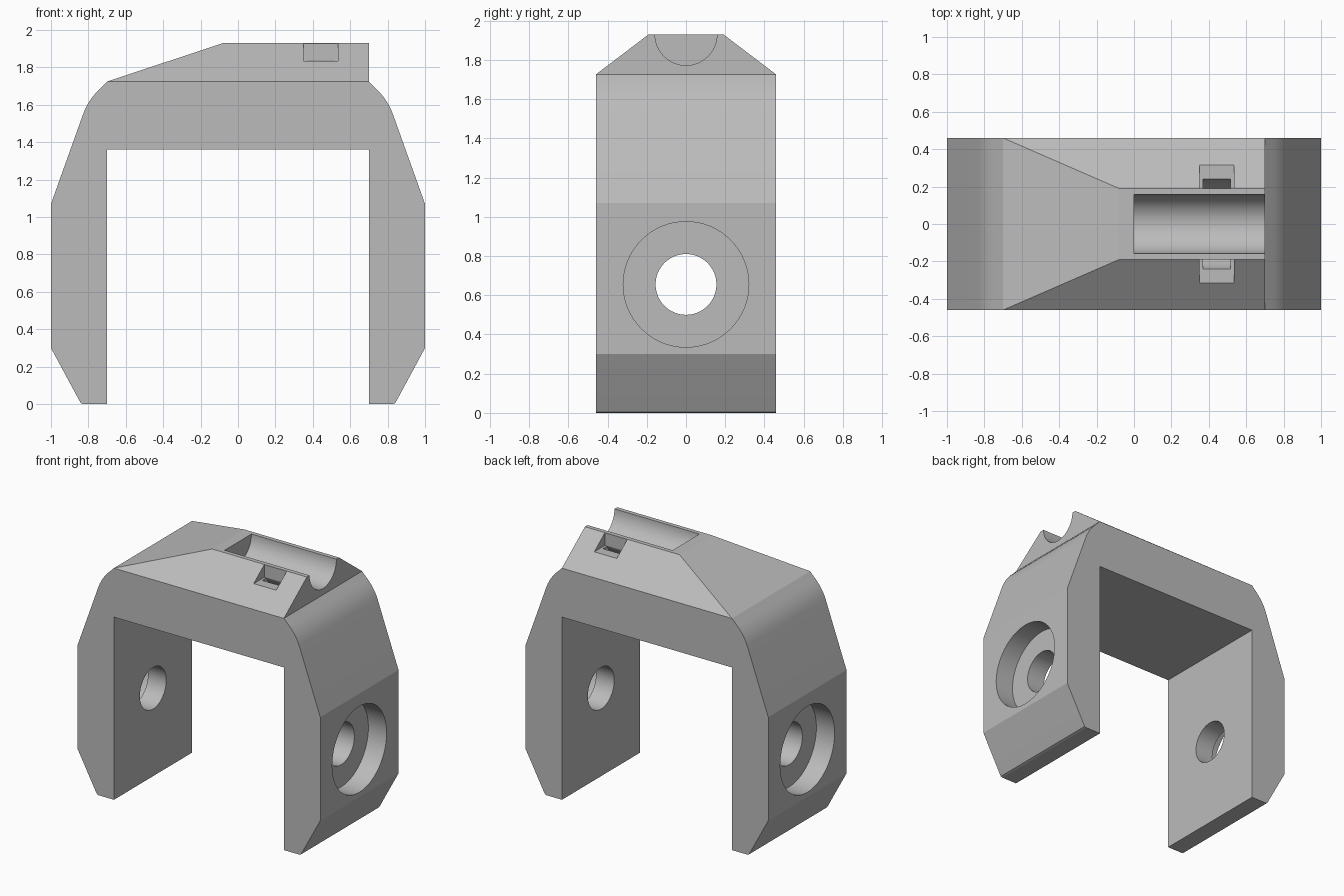
import bpy, bmesh, math
from mathutils import Matrix, Vector

if "Cube" in bpy.data.objects:
    bpy.data.objects.remove(bpy.data.objects["Cube"])

DEPTH, LEG_X, SHOULDER, TOP = 0.46, 0.70, 1.725, 1.93
HOLE_Z = 0.655

grey = bpy.data.materials.new("plain_grey")
grey.use_nodes = True
grey.diffuse_color = (0.5, 0.5, 0.5, 1)
grey.node_tree.nodes["Principled BSDF"].inputs["Base Color"].default_value = (0.5, 0.5, 0.5, 1)


def to_object(bm, name):
    bmesh.ops.recalc_face_normals(bm, faces=bm.faces[:])
    mesh = bpy.data.meshes.new(name)
    bm.to_mesh(mesh)
    bm.free()
    mesh.materials.append(grey)
    obj = bpy.data.objects.new(name, mesh)
    bpy.context.scene.collection.objects.link(obj)
    return obj


def bezier(a, b, c, steps):
    a, b, c = Vector(a), Vector(b), Vector(c)
    return [tuple(a * (1 - t) ** 2 + b * 2 * t * (1 - t) + c * t * t)
            for t in (i / steps for i in range(steps + 1))]


# Arch body: half outline from inner top corner to shoulder, mirrored
half = [(LEG_X, 1.36), (LEG_X, 0), (0.825, 0)]
half += [(0.84, 0.005), (0.85, 0.022), (1, 0.3), (1, 1.07)]
half += bezier((0.829, 1.548), (0.802, 1.623), (0.745, 1.68), 6)
half += [(LEG_X, SHOULDER)]
outline = half + [(-x, z) for x, z in reversed(half)]

bm = bmesh.new()
face = bm.faces.new([bm.verts.new((x, -DEPTH, z)) for x, z in outline])
ext = bmesh.ops.extrude_face_region(bm, geom=[face])
bmesh.ops.translate(bm, vec=(0, 2 * DEPTH, 0),
                    verts=[v for v in ext["geom"] if isinstance(v, bmesh.types.BMVert)])
bmesh.ops.recalc_face_normals(bm, faces=bm.faces[:])

# Tapered ridge raised from the top face
top = max(bm.faces, key=lambda f: f.calc_center_median().z)
ext = bmesh.ops.extrude_face_region(bm, geom=[top])
for v in [g for g in ext["geom"] if isinstance(g, bmesh.types.BMVert)]:
    v.co = (0.70 if v.co.x > 0 else -0.08, math.copysign(0.19, v.co.y), TOP)
if top.is_valid:
    bmesh.ops.delete(bm, geom=[top], context="FACES_ONLY")
bracket = to_object(bm, "bracket")


# Cutter shapes
def rod(name, x0, x1, radius, z):
    bm = bmesh.new()
    place = Matrix.Translation(((x0 + x1) / 2, 0, z)) @ Matrix.Rotation(math.pi / 2, 4, "Y")
    bmesh.ops.create_cone(bm, cap_ends=True, segments=64, radius1=radius, radius2=radius,
                          depth=x1 - x0, matrix=place)
    return to_object(bm, name)


def box(name, lo, hi):
    bm = bmesh.new()
    lo, hi = Vector(lo), Vector(hi)
    bmesh.ops.create_cube(bm, size=1, matrix=Matrix.Translation((lo + hi) / 2)
                          @ Matrix.Diagonal((*(hi - lo), 1)))
    return to_object(bm, name)


def ring(name, x0, x1, inner, outer, z):
    bm = bmesh.new()
    loop = [bm.verts.new((x, 0, z + r)) for x, r in
            ((x0, inner), (x1, inner), (x1, outer), (x0, outer))]
    edges = [bm.edges.new((loop[i], loop[(i + 1) % 4])) for i in range(4)]
    bmesh.ops.spin(bm, geom=loop + edges, cent=(0, 0, z), axis=(1, 0, 0),
                   angle=2 * math.pi, steps=64)
    bmesh.ops.remove_doubles(bm, verts=bm.verts[:], dist=0.0005)
    return to_object(bm, name)


cutters = [
    rod("axle_hole", -1.2, 1.2, 0.155, HOLE_Z),
    rod("left_counterbore", 0.85, 1.2, 0.32, HOLE_Z),
    rod("right_counterbore", -1.2, -0.85, 0.32, HOLE_Z),
    rod("top_groove", 0, 0.9, 0.158, TOP),
    box("back_notch", (0.35, 0.191, 1.835), (0.535, 0.5, 2.1)),
    box("front_notch", (0.35, -0.5, 1.835), (0.535, -0.191, 2.1)),
    ring("strap_channel", 0.368, 0.517, 0.2125, 0.258, TOP),
]

# Cut the holes, groove, notches and curved strap channel
bpy.ops.object.select_all(action="DESELECT")
bpy.context.view_layer.objects.active = bracket
bracket.select_set(True)
for cutter in cutters:
    cutter.hide_render = True
    mod = bracket.modifiers.new(cutter.name, "BOOLEAN")
    mod.operation = "DIFFERENCE"
    mod.solver = "EXACT"
    mod.object = cutter
    bpy.ops.object.modifier_apply(modifier=mod.name)
    bpy.data.objects.remove(cutter)

bpy.ops.object.shade_smooth_by_angle(angle=math.radians(15))
